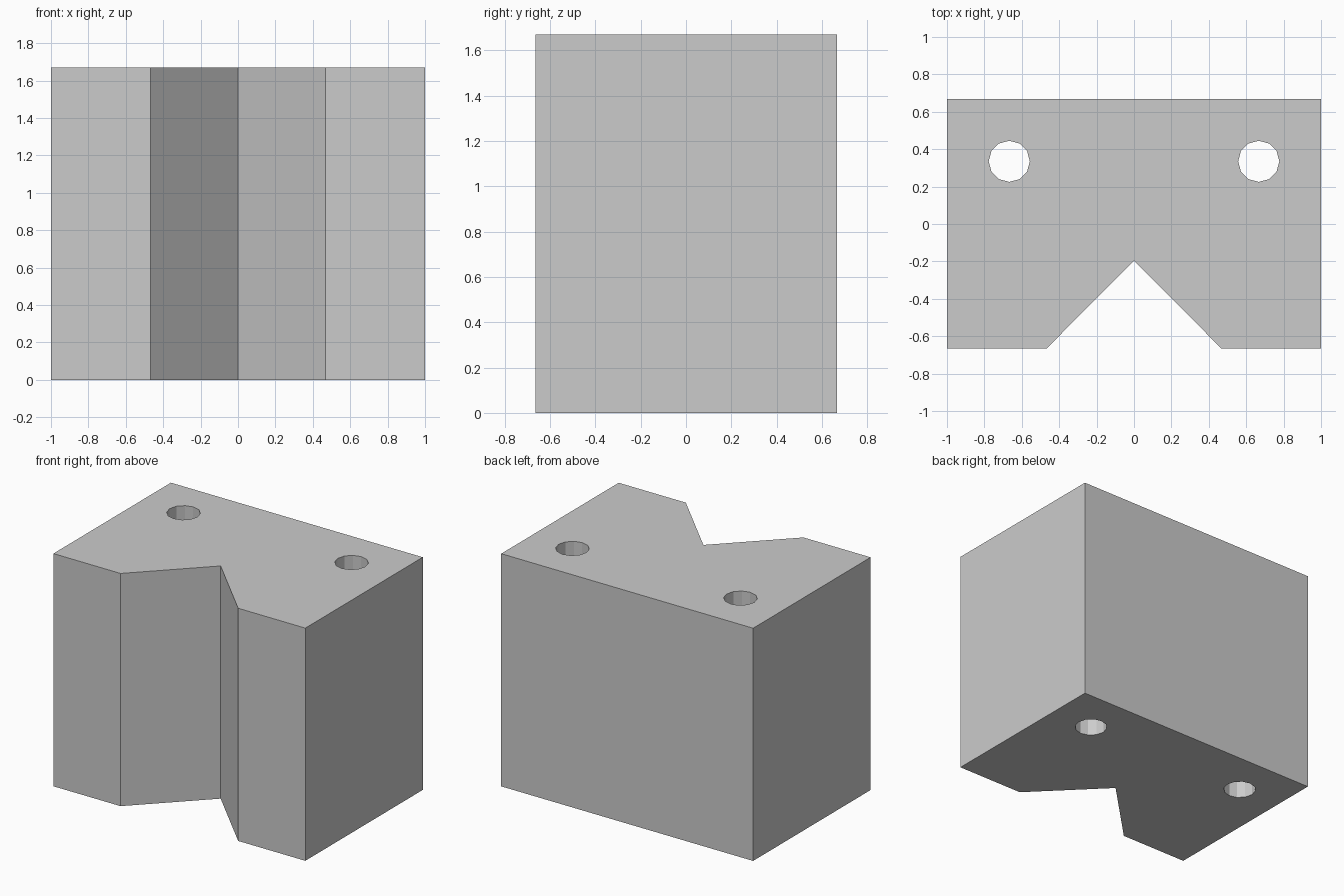
import bpy
import bmesh
from math import cos, sin, tau

if "Cube" in bpy.data.objects:
    bpy.data.objects.remove(bpy.data.objects["Cube"])

HEIGHT = 1.67


def prism(name, outline, z0, z1):
    """Extrude a counter-clockwise xy outline from z0 to z1."""
    bm = bmesh.new()
    low = [bm.verts.new((x, y, z0)) for x, y in outline]
    high = [bm.verts.new((x, y, z1)) for x, y in outline]
    bm.faces.new(low[::-1])
    bm.faces.new(high)
    n = len(outline)
    for i in range(n):
        j = (i + 1) % n
        bm.faces.new((low[i], low[j], high[j], high[i]))
    mesh = bpy.data.meshes.new(name)
    bm.to_mesh(mesh)
    bm.free()
    obj = bpy.data.objects.new(name, mesh)
    bpy.context.collection.objects.link(obj)
    return obj


# Block with a 90 degree V notch along the front
block = prism("notched_block", [
    (-1, -0.665), (-0.467, -0.665), (0, -0.197), (0.467, -0.665),
    (1, -0.665), (1, 0.667), (-1, 0.667)], 0, HEIGHT)

# Two vertical through holes
for side, label in ((-1, "left"), (1, "right")):
    ring = [(side * 0.667 + 0.11 * cos(tau * i / 12),
             0.335 + 0.11 * sin(tau * i / 12)) for i in range(12)]
    cutter = prism(label + "_hole_cutter", ring, -0.1, HEIGHT + 0.1)
    cutter.hide_render = True
    cutter.display_type = 'WIRE'
    cut = block.modifiers.new(label + "_hole", 'BOOLEAN')
    cut.operation = 'DIFFERENCE'
    cut.solver = 'EXACT'
    cut.object = cutter
